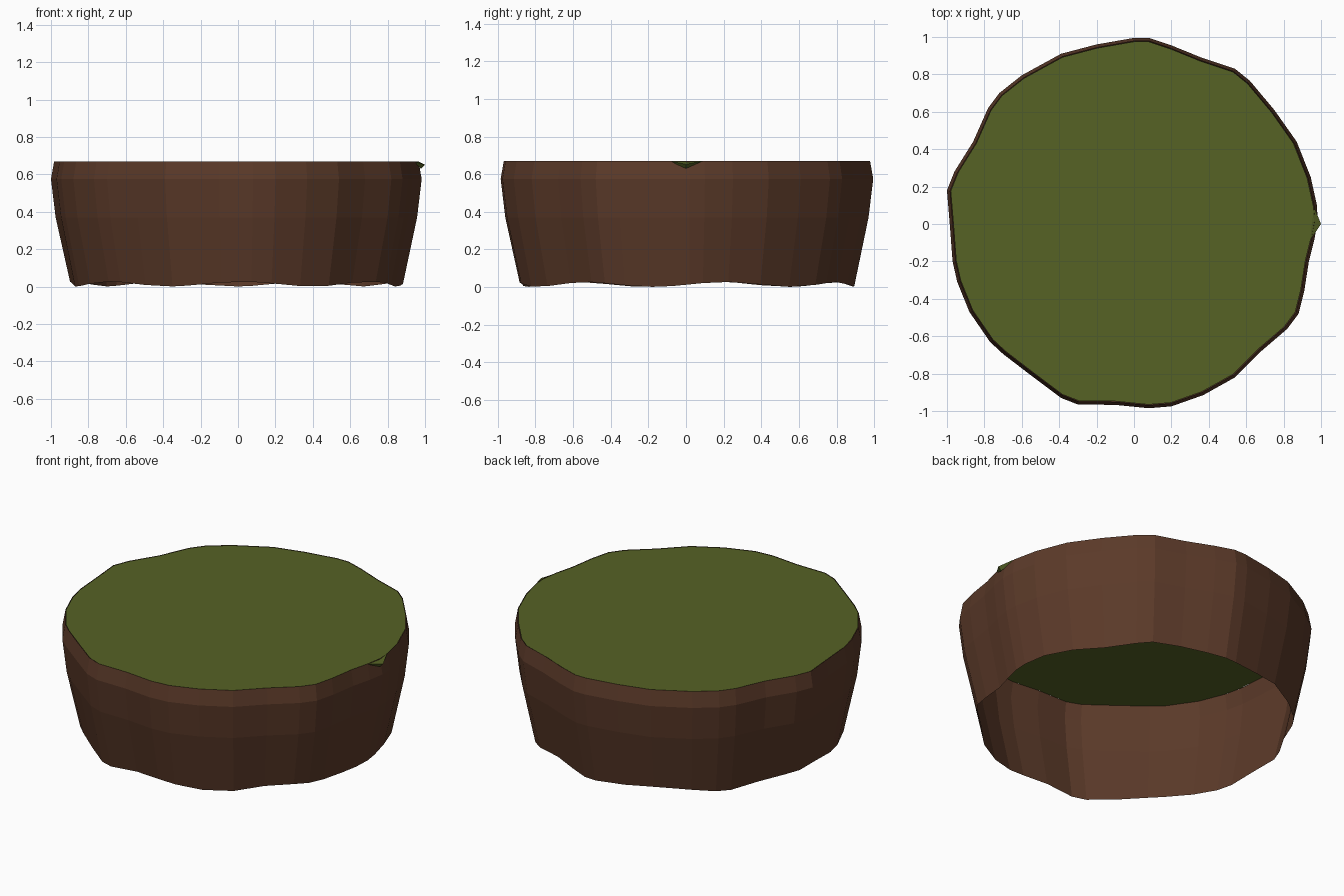
import bpy, bmesh, math

if "Cube" in bpy.data.objects:
    bpy.data.objects.remove(bpy.data.objects["Cube"])

TOP = 0.67


def material(name, rgb):
    m = bpy.data.materials.new(name)
    m.diffuse_color = (*rgb, 1)
    m.use_nodes = True
    m.node_tree.nodes["Principled BSDF"].inputs["Base Color"].default_value = m.diffuse_color
    return m


brown = material("bark_brown", (0.105, 0.042, 0.022))
green = material("moss_green", (0.092, 0.122, 0.018))

# Irregular outline at the widest height, counter-clockwise from +x
OUTLINE = [
    (.982, .02), (.978, .1), (.945, .25), (.87, .44), (.75, .61), (.62, .765), (.54, .83),
    (.36, .89), (.2, .955), (.08, .995), (0, .995), (-.2, .96), (-.39, .91), (-.6, .795),
    (-.72, .7), (-.78, .62), (-.86, .44), (-.96, .28), (-1, .18), (-.985, 0),
    (-.97, -.2), (-.945, -.31), (-.88, -.47), (-.77, -.63), (-.7, -.695), (-.55, -.81),
    (-.39, -.93), (-.3, -.965), (-.1, -.967), (.08, -.985), (.2, -.975), (.37, -.915),
    (.54, -.82), (.68, -.68), (.82, -.56), (.88, -.48), (.91, -.36), (.935, -.2), (.965, -.08)]


def build(name, mat, fill):
    bm = bmesh.new()
    fill(bm)
    me = bpy.data.meshes.new(name)
    bm.to_mesh(me)
    bm.free()
    me.materials.append(mat)
    ob = bpy.data.objects.new(name, me)
    bpy.context.collection.objects.link(ob)
    return ob


def ring(bm, scale, z, wave=0.0):
    return [bm.verts.new((x * scale, y * scale,
                          z + wave * math.cos(7 * (math.atan2(y, x) - 0.245))))
            for x, y in OUTLINE]


# Bark wall: thin open shell, flared, with a wavy lower edge
def wall(bm):
    rings = [ring(bm, .898, .014, .013), ring(bm, .975, .37),
             ring(bm, 1.0, .575), ring(bm, .983, TOP)]
    n = len(OUTLINE)
    for a, b in zip(rings, rings[1:]):
        for i in range(n):
            j = (i + 1) % n
            bm.faces.new((a[i], a[j], b[j], b[i]))


# Moss top: flat cap just inside the rim
def cap(bm):
    bm.faces.new(ring(bm, .98, TOP - .002))


# Small moss tip spilling over the rim on the +x side
def tip(bm):
    a, b, t, u = [bm.verts.new(p) for p in
                  ((.963, .09, TOP), (.94, -.09, TOP), (1.0, 0, .652), (.978, 0, .63))]
    for f in ((b, t, a), (b, u, t), (t, u, a)):
        bm.faces.new(f)


build("bark_wall", brown, wall)
build("moss_top", green, cap)
build("moss_tip", green, tip)
